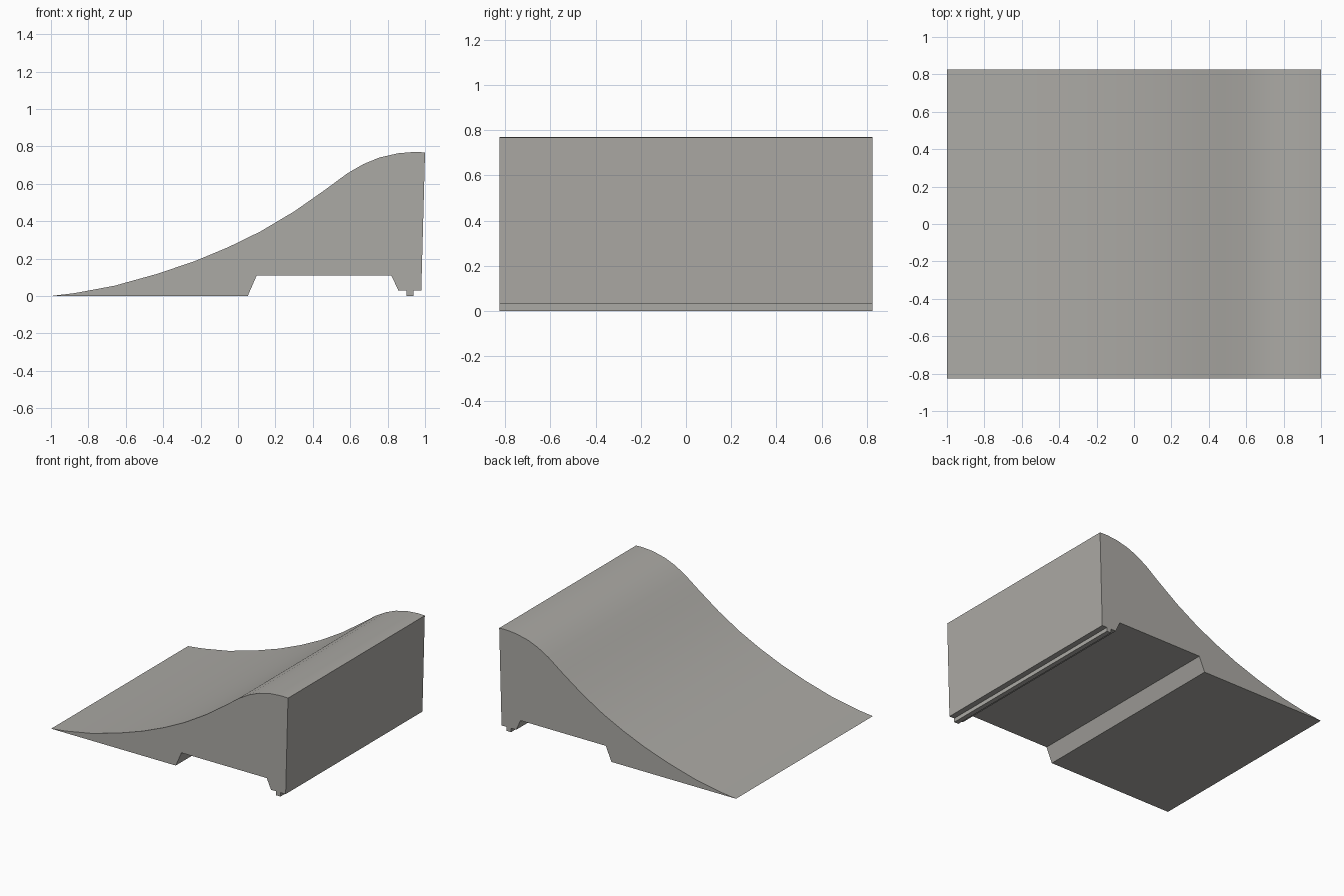
import bpy
import bmesh
import math

cube = bpy.data.objects.get("Cube")
if cube:
    bpy.data.objects.remove(cube, do_unlink=True)

HALF_WIDTH = 0.825

# Warm grey for the whole ramp
grey = bpy.data.materials.new("warm grey")
grey.use_nodes = True
colour = (0.41, 0.40, 0.375, 1)
grey.diffuse_color = colour
grey.node_tree.nodes["Principled BSDF"].inputs["Base Color"].default_value = colour

# Concave slope rising into a rounded crest
slope = [(-1, 0), (-0.87, 0.016), (-0.66, 0.055), (-0.43, 0.119), (-0.23, 0.187),
         (-0.05, 0.262), (0.12, 0.345), (0.3, 0.452), (0.47, 0.571)]
crest = [(0.585, 0.656), (0.67, 0.705), (0.755, 0.74), (0.855, 0.763),
         (0.94, 0.77), (1, 0.768)]
# Leaning back wall, stepped foot with a locating rib, and underside recess
foot = [(0.98, 0.03), (0.937, 0.03), (0.937, 0), (0.9, 0), (0.9, 0.03), (0.857, 0.03)]
recess = [(0.82, 0.11), (0.1, 0.11), (0.052, 0)]


def extrude_profile(name, points, half_width, material):
    """Extrude an x-z outline along y into a closed solid."""
    bm = bmesh.new()
    outline = bm.faces.new([bm.verts.new((x, -half_width, z)) for x, z in points])
    result = bmesh.ops.extrude_face_region(bm, geom=[outline], use_keep_orig=True)
    moved = [v for v in result["geom"] if isinstance(v, bmesh.types.BMVert)]
    bmesh.ops.translate(bm, verts=moved, vec=(0, 2 * half_width, 0))
    bmesh.ops.recalc_face_normals(bm, faces=bm.faces)
    mesh = bpy.data.meshes.new(name)
    bm.to_mesh(mesh)
    bm.free()
    mesh.materials.append(material)
    obj = bpy.data.objects.new(name, mesh)
    bpy.context.collection.objects.link(obj)
    return obj


ramp = extrude_profile("ramp_body", slope + crest + foot + recess, HALF_WIDTH, grey)

# Smooth slope and crest, sharp corners elsewhere
bpy.ops.object.select_all(action="DESELECT")
ramp.select_set(True)
bpy.context.view_layer.objects.active = ramp
bpy.ops.object.shade_smooth_by_angle(angle=math.radians(25))
